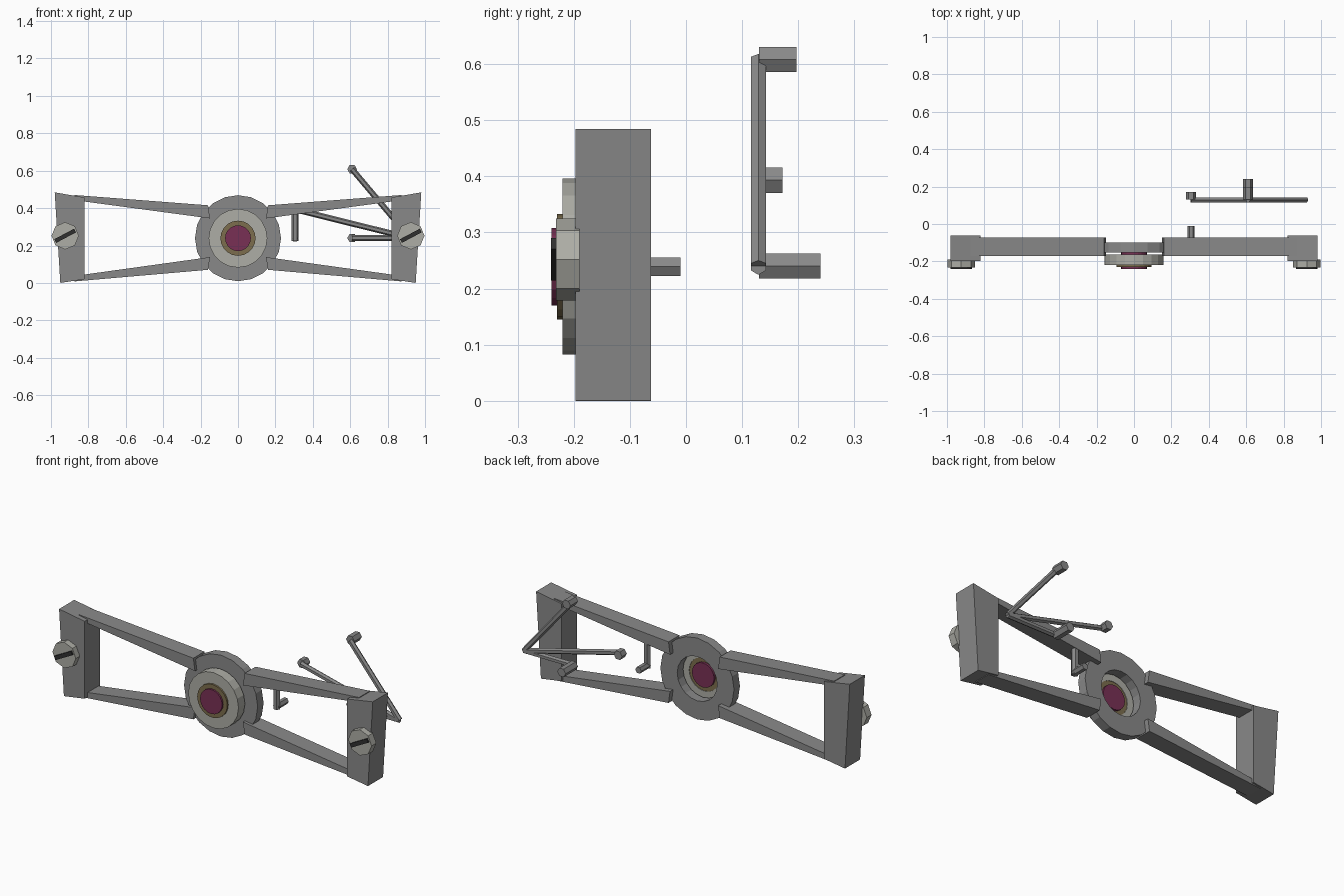
import bpy, bmesh, math
from mathutils import Vector

cube = bpy.data.objects.get("Cube")
if cube:
    bpy.data.objects.remove(cube, do_unlink=True)


def material(name, rgb):
    m = bpy.data.materials.new(name)
    m.use_nodes = True
    m.diffuse_color = (*rgb, 1)
    m.node_tree.nodes["Principled BSDF"].inputs["Base Color"].default_value = (*rgb, 1)
    return m


STEEL = material("steel grey", (0.25, 0.25, 0.25))
SILVER = material("pale silver", (0.42, 0.42, 0.38))
BRASS = material("dull brass", (0.20, 0.155, 0.075))
GEM = material("plum", (0.19, 0.03, 0.09))
DARK = material("slot black", (0.03, 0.03, 0.03))


def finish(name, bm, mat):
    bmesh.ops.recalc_face_normals(bm, faces=bm.faces)
    mesh = bpy.data.meshes.new(name)
    bm.to_mesh(mesh)
    bm.free()
    mesh.materials.append(mat)
    obj = bpy.data.objects.new(name, mesh)
    bpy.context.collection.objects.link(obj)
    return obj


def plate(name, profile, y0, y1, mat):
    """Extrude an x-z outline from y0 to y1."""
    bm = bmesh.new()
    face = bm.faces.new([bm.verts.new((x, y0, z)) for x, z in profile])
    out = bmesh.ops.extrude_face_region(bm, geom=[face])
    moved = [v for v in out["geom"] if isinstance(v, bmesh.types.BMVert)]
    bmesh.ops.translate(bm, verts=moved, vec=(0, y1 - y0, 0))
    return finish(name, bm, mat)


def circle(r, n, cx=0, cz=0):
    return [(cx + r * math.cos(math.tau * i / n), cz + r * math.sin(math.tau * i / n))
            for i in range(n)]


def tube(name, r_out, r_in, y0, y1, mat, n=20, cz=0.239):
    """Faceted ring facing the front."""
    bm = bmesh.new()
    loops = [[bm.verts.new((x, y, z)) for x, z in circle(r, n, 0, cz)]
             for r, y in ((r_out, y0), (r_out, y1), (r_in, y1), (r_in, y0))]
    for a, b in zip(loops, loops[1:] + loops[:1]):
        for i in range(n):
            j = (i + 1) % n
            bm.faces.new((a[i], a[j], b[j], b[i]))
    return finish(name, bm, mat)


def rod(name, start, end, r, phase=0.0):
    """Six-sided bar between two points."""
    p, q = Vector(start), Vector(end)
    d = (q - p).normalized()
    u = d.cross(Vector((0, 0, 1)))
    u = u.normalized() if u.length > 0.01 else Vector((1, 0, 0))
    v = u.cross(d)
    bm = bmesh.new()
    ends = [[bm.verts.new(c + r * (u * math.cos(phase + k * math.pi / 3)
                                   + v * math.sin(phase + k * math.pi / 3)))
             for k in range(6)] for c in (p, q)]
    for e in ends:
        bm.faces.new(e)
    for k in range(6):
        j = (k + 1) % 6
        bm.faces.new((ends[0][k], ends[0][j], ends[1][j], ends[1][k]))
    return finish(name, bm, STEEL)


# Mirrored frame: end blocks, arms and screws
block = [(0.82, 0.02), (0.95, 0), (0.98, 0.484), (0.82, 0.457)]
upper_arm = [(0.15, 0.345), (0.82, 0.435), (0.875, 0.44), (0.875, 0.47), (0.16, 0.415)]
lower_arm = [(0.15, 0.138), (0.82, 0.045), (0.875, 0.04), (0.875, 0.008), (0.16, 0.07)]
for side, s in (("left", 1), ("right", -1)):
    def flip(points):
        return [(s * x, z) for x, z in points]
    plate(side + "_end_block", flip(block), -0.197, -0.062, STEEL)
    plate(side + "_upper_arm", flip(upper_arm), -0.17, -0.072, STEEL)
    plate(side + "_lower_arm", flip(lower_arm), -0.17, -0.072, STEEL)
    cx, cz = s * 0.924, 0.252
    plate(side + "_screw_head", circle(0.073, 8, cx, cz), -0.232, -0.19, SILVER)
    # Slots lean the same way on both screws
    a = math.radians(28)
    slot = [(cx + l * math.cos(a) - w * math.sin(a), cz + l * math.sin(a) + w * math.cos(a))
            for l, w in ((-0.06, -0.011), (0.06, -0.011), (0.06, 0.011), (-0.06, 0.011))]
    plate(side + "_screw_slot", slot, -0.241, -0.232, DARK)

# Central hub with stacked bezel and gem
tube("hub_ring", 0.23, 0.125, -0.153, -0.10, STEEL)
tube("bezel_ring", 0.157, 0.094, -0.22, -0.162, SILVER)
tube("brass_collar", 0.094, 0.069, -0.23, -0.165, BRASS)
plate("gem_disc", circle(0.069, 20, 0, 0.239), -0.24, -0.152, GEM)

# Bent catch hanging from the upper left arm
rod("catch_stem", (0.305, -0.09, 0.225), (0.305, -0.09, 0.39), 0.019)
rod("catch_peg", (0.305, -0.095, 0.239), (0.305, -0.01, 0.239), 0.019)

# Three-pronged spring behind the frame
joint = (0.92, 0.129, 0.24)
for name, x, z, y_end in (("top", 0.61, 0.608, 0.197), ("middle", 0.305, 0.393, 0.172),
                          ("bottom", 0.61, 0.24, 0.24)):
    rod(name + "_prong", (x, 0.129, z), joint, 0.0155, math.pi / 6)
    rod(name + "_prong_peg", (x, 0.13, z), (x, y_end, z), 0.026)
